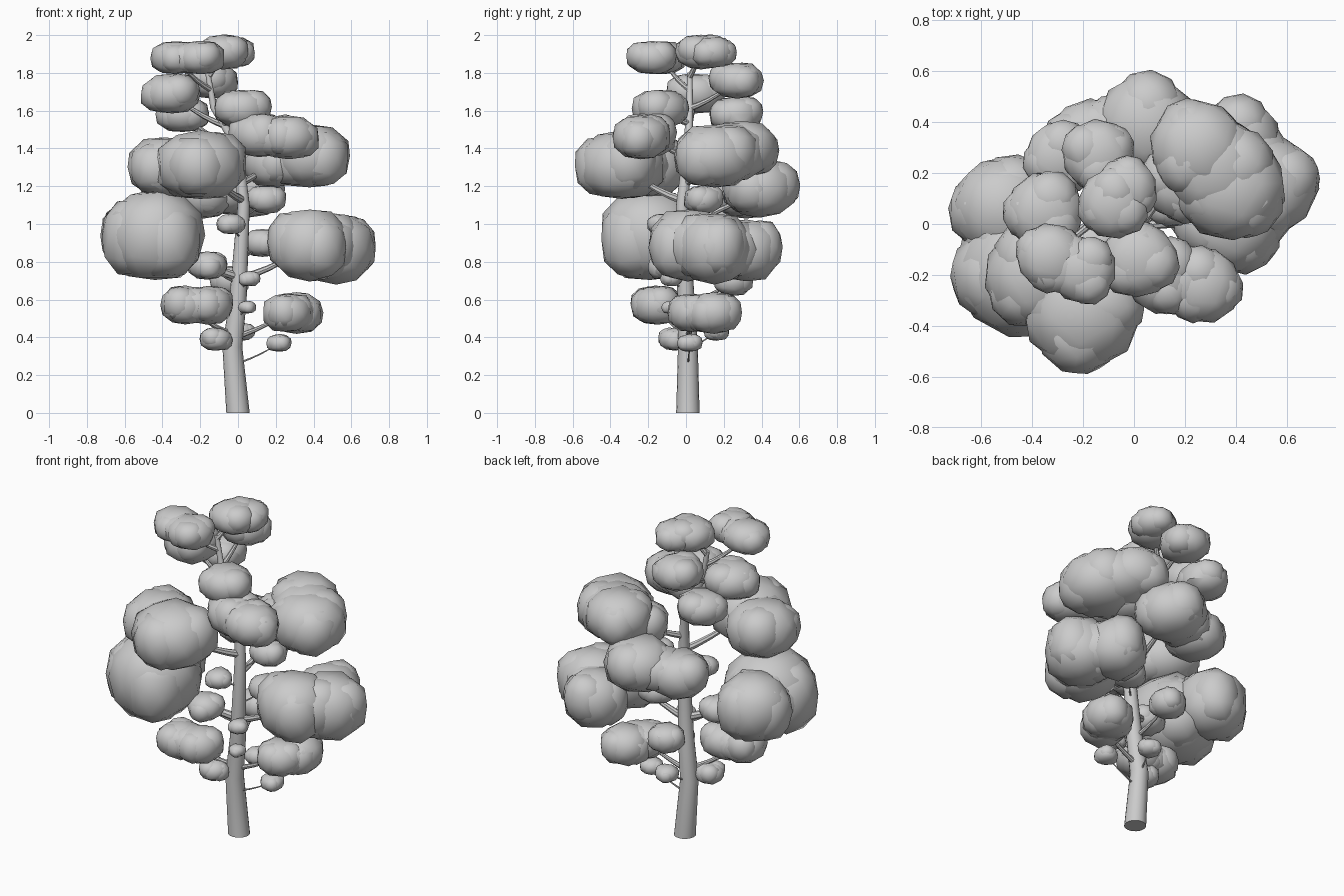
import bpy, bmesh, math, random
from mathutils import Vector, Matrix

if "Cube" in bpy.data.objects:
    bpy.data.objects.remove(bpy.data.objects["Cube"])

random.seed(4)

# trunk path: x, y, z (radius tapers with height)
TRUNK = [(0, .01, 0), (-.03, .01, .35), (0, 0, .6), (.03, -.02, 1.1),
         (0, .01, 1.4), (-.13, .02, 1.62), (-.16, .02, 1.8)]


def finish(bm, name):
    bmesh.ops.recalc_face_normals(bm, faces=bm.faces)
    me = bpy.data.meshes.new(name)
    bm.to_mesh(me)
    bm.free()
    ob = bpy.data.objects.new(name, me)
    bpy.context.collection.objects.link(ob)
    bpy.ops.object.select_all(action='DESELECT')
    ob.select_set(True)
    bpy.context.view_layer.objects.active = ob
    bpy.ops.object.shade_smooth_by_angle(angle=math.radians(40))


def tube(name, pts, radii, sides):
    """Capped tapered tube along a path."""
    bm = bmesh.new()
    rings = []
    for i, (p, r) in enumerate(zip(pts, radii)):
        d = Vector(pts[min(i + 1, len(pts) - 1)]) - Vector(pts[max(i - 1, 0)])
        if name == "trunk" and i == 0:
            d = Vector((0, 0, 1))
        q = Vector((0, 0, 1)).rotation_difference(d)
        rings.append([bm.verts.new(Vector(p) + q @ Vector((r * math.cos(t), r * math.sin(t), 0)))
                      for t in [2 * math.pi * k / sides for k in range(sides)]])
    for r, s in zip(rings, rings[1:]):
        for k in range(sides):
            n = (k + 1) % sides
            bm.faces.new((r[k], r[n], s[n], s[k]))
    bm.faces.new(rings[0][::-1])
    bm.faces.new(rings[-1])
    finish(bm, name)


def trunk_at(z):
    for a, b in zip(TRUNK, TRUNK[1:]):
        if z <= b[2]:
            return Vector(a).lerp(Vector(b), (z - a[2]) / (b[2] - a[2]))
    return Vector(TRUNK[-1])


def blob(bm, c, r, h):
    """One faceted lobe: rounded, slightly boxy and a little irregular."""
    rot = Matrix.Rotation(random.uniform(0, 6), 3, 'Z')
    for v in bmesh.ops.create_icosphere(bm, subdivisions=2, radius=1)['verts']:
        p = rot @ v.co
        flat = math.hypot(p.x, p.y)
        p *= random.uniform(.96, 1.02) / (flat ** 2.6 + abs(p.z) ** 2.6) ** (1 / 2.6)
        v.co = Vector((p.x * r, p.y * r, p.z * h)) + Vector(c)


def clump(name, lobes, squash):
    """Foliage clump: large cores with shallow bumps, bridged to each other."""
    bm = bmesh.new()
    for i, (x, y, z, r) in enumerate(lobes):
        h = r * squash
        blob(bm, (x, y, z), r * .95, h * .97)
        t0 = random.uniform(0, 6)
        for k in range(3):
            t = t0 + k * 2 * math.pi / 3
            o = r * .36
            blob(bm, (x + o * math.cos(t), y + o * math.sin(t),
                      z + h * random.uniform(-.1, .15)), r * .66, h * .84)
        if i:
            a, b = Vector(lobes[i - 1]), Vector((x, y, z))
            blob(bm, (a.to_3d() + b) / 2, r * .9, h * .9) if len(a) == 3 else \
                blob(bm, (Vector(a[:3]) + b) / 2, r * .9, h * .9)
    finish(bm, name)


def branch(name, target, r):
    """Curved branch from the trunk out into a clump."""
    e = Vector(target)
    flat = math.hypot(e.x, e.y)
    s = trunk_at(max(.2, min(e.z - .42 * flat - .02, 1.78)))
    mid = s.lerp(e, .5) - Vector((0, 0, .1 * flat))
    ts = [i / 5 for i in range(6)]
    tube(name, [s * (1 - t) ** 2 + mid * 2 * t * (1 - t) + e * t * t for t in ts],
         [r * (1 - .6 * t) for t in ts], 8)


def foliage(tier, squash, clumps):
    for name, lobes in clumps.items():
        clump(f"{tier}_{name}_foliage", lobes, squash)
        x, y, z, r = lobes[0]
        branch(f"{tier}_{name}_branch", (x, y, z), .008 + .06 * r)


# foliage tiers: each lobe is x, y, z, radius
foliage("top", .66, {
    "front": [(-.33, -.13, 1.88, .14), (-.2, -.18, 1.88, .14)],
    "peak": [(-.08, .08, 1.91, .145), (-.03, .14, 1.91, .13)],
    "back": [(-.14, .27, 1.76, .15)],
    "left": [(-.35, .05, 1.69, .165)],
    "middle": [(.02, -.14, 1.61, .16)],
    "rear": [(-.29, .26, 1.58, .15)]})
foliage("middle", .76, {
    "front": [(.11, -.2, 1.47, .16), (.27, -.24, 1.46, .16)],
    "right": [(.25, .3, 1.4, .2), (.38, .15, 1.36, .23), (.19, .17, 1.32, .17)],
    "left": [(-.2, -.34, 1.31, .25), (-.38, -.2, 1.3, .22)],
    "back": [(.05, .39, 1.19, .21), (-.18, .32, 1.16, .18)]})
foliage("lower", .9, {
    "left": [(-.44, -.19, .94, .28), (-.51, .06, .95, .22)],
    "right": [(.38, .01, .89, .22), (.52, .15, .87, .215), (.4, .32, .86, .19)]})
foliage("base", .76, {
    "left": [(-.28, -.16, .57, .14), (-.16, -.15, .57, .14)],
    "right": [(.26, .04, .53, .14), (.31, .15, .53, .15)],
    "back": [(-.04, .25, .7, .11)]})

# small tufts close to the trunk
TUFTS = [(-.12, -.06, .39, .09), (.22, .02, .37, .07), (.02, .16, .43, .07),
         (-.16, -.09, .78, .11), (-.04, -.13, 1, .08), (.06, -.08, .71, .06),
         (.05, -.08, .56, .05), (.13, .1, .9, .11), (.15, .09, 1.13, .11)]
for i, (x, y, z, r) in enumerate(TUFTS):
    clump(f"tuft_{i}", [(x, y, z, r)], .7)
    branch(f"twig_{i}", (x, y, z), .006)

# trunk
tube("trunk", TRUNK, [.062 - .027 * p[2] for p in TRUNK], 16)
